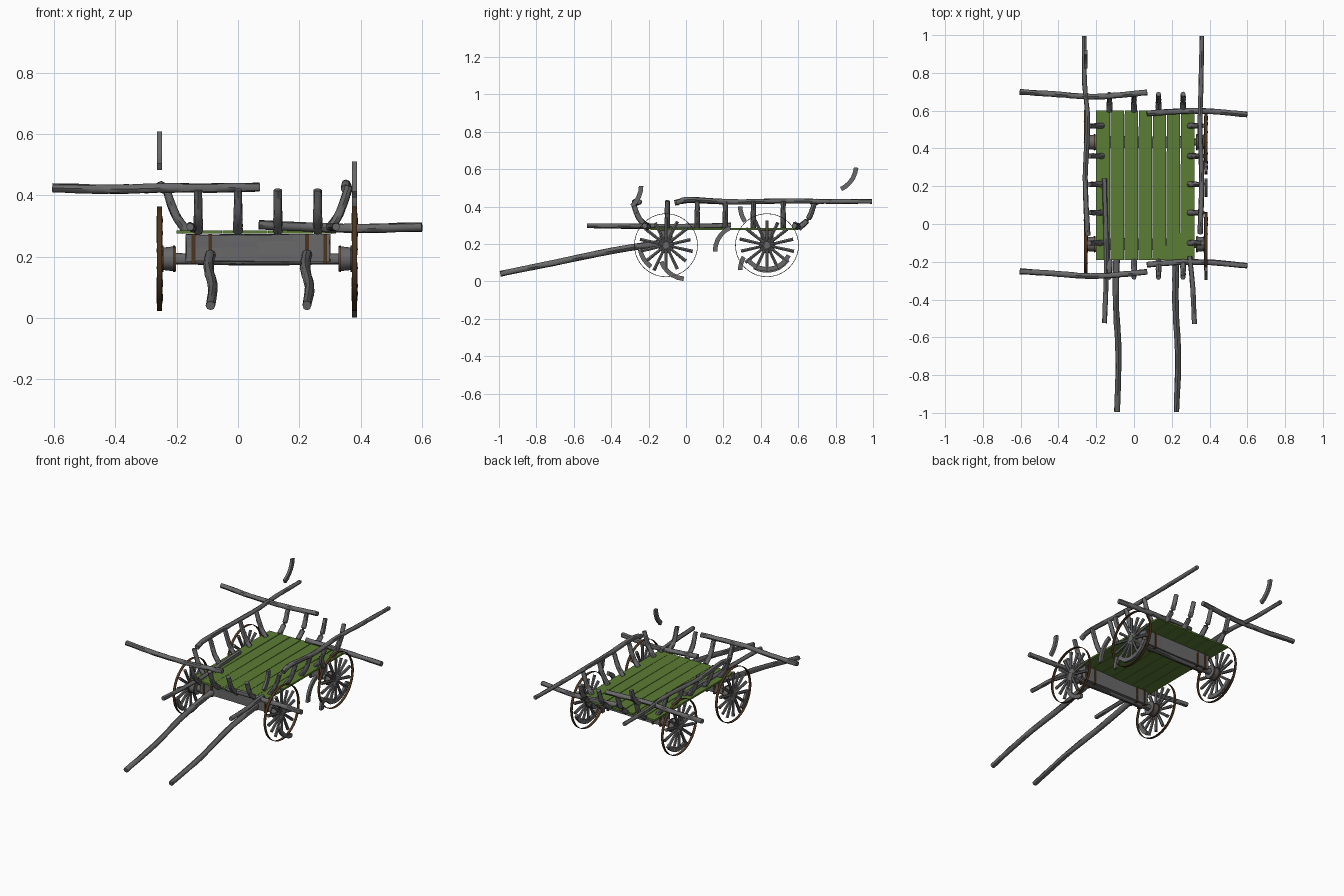
import bpy, bmesh, math, random
from mathutils import Vector

random.seed(4)
if "Cube" in bpy.data.objects:
    bpy.data.objects.remove(bpy.data.objects["Cube"], do_unlink=True)


def material(name, rgb):
    m = bpy.data.materials.new(name)
    m.use_nodes = True
    m.diffuse_color = (*rgb, 1)
    m.node_tree.nodes["Principled BSDF"].inputs["Base Color"].default_value = (*rgb, 1)
    return m


GREY = material("weathered grey wood", (0.14, 0.14, 0.145))
GREEN = material("mossy green planks", (0.105, 0.205, 0.035))
BROWN = material("rusty brown iron", (0.075, 0.035, 0.014))
MID = 0.0625          # centre line of the wagon
AXLES = {"front": -0.107, "rear": 0.433}
AXLE_Z = 0.193


def finish(bm, name, mat, smooth=True):
    mesh = bpy.data.meshes.new(name)
    bmesh.ops.recalc_face_normals(bm, faces=bm.faces)
    bm.to_mesh(mesh)
    bm.free()
    mesh.materials.append(mat)
    ob = bpy.data.objects.new(name, mesh)
    bpy.context.collection.objects.link(ob)
    if smooth:
        bpy.ops.object.select_all(action="DESELECT")
        ob.select_set(True)
        bpy.context.view_layer.objects.active = ob
        bpy.ops.object.shade_smooth_by_angle(angle=math.radians(45))
    return ob


def smooth_path(pts, steps):
    """Catmull-Rom samples through a few points."""
    p = [Vector(q) for q in pts]
    p = [2 * p[0] - p[1]] + p + [2 * p[-1] - p[-2]]
    out = []
    for i in range(1, len(p) - 2):
        a, b, c, d = p[i - 1:i + 3]
        for s in range(steps):
            t = s / steps
            out.append(0.5 * (2 * b + (c - a) * t + (2 * a - 5 * b + 4 * c - d) * t * t
                              + (3 * b - a - 3 * c + d) * t ** 3))
    return out + [p[-2]]


def tube(bm, pts, radius, end=None, sides=8, steps=5, rough=0.07):
    """Rough round timber along a path, tapering from radius to end."""
    path = smooth_path(pts, steps)
    end = end or radius
    rings = []
    for i, c in enumerate(path):
        d = (path[min(i + 1, len(path) - 1)] - path[max(i - 1, 0)]).normalized()
        u = d.cross(Vector((0, 0, 1)) if abs(d.z) < 0.8 else Vector((0, 1, 0))).normalized()
        v = d.cross(u)
        r = radius + (end - radius) * i / (len(path) - 1)
        ring = []
        for k in range(sides):
            a = math.tau * k / sides
            rr = r * (1 + random.uniform(-rough, rough))
            ring.append(bm.verts.new(c + (u * math.cos(a) + v * math.sin(a)) * rr))
        rings.append(ring)
    for lo, hi in zip(rings, rings[1:]):
        for k in range(sides):
            n = (k + 1) % sides
            bm.faces.new((lo[k], lo[n], hi[n], hi[k]))
    bm.faces.new(rings[0])
    bm.faces.new(rings[-1])


def log(name, pts, radius=0.016, end=None, **kw):
    bm = bmesh.new()
    tube(bm, pts, radius, end, **kw)
    return finish(bm, name, GREY)


def box(name, lo, hi, mat, cuts=0, rough=0):
    bm = bmesh.new()
    bmesh.ops.create_cube(bm, size=1)
    for v in bm.verts:
        v.co = [l + (c + 0.5) * (h - l) for c, l, h in zip(v.co, lo, hi)]
    if cuts:
        bmesh.ops.subdivide_edges(bm, edges=bm.edges[:], cuts=cuts, use_grid_fill=True)
        for v in bm.verts:
            v.co += Vector([random.uniform(-rough, rough) for _ in range(3)])
    return finish(bm, name, mat, False)


def felloe(name, x, cy, cz, start, stop, r=0.14, half=0.012, thick=0.008):
    """Curved rim segment lying in the wheel plane."""
    bm = bmesh.new()
    rings, n = [], max(4, int(abs(stop - start) / 12))
    for i in range(n + 1):
        a = math.radians(start + (stop - start) * i / n)
        rings.append([bm.verts.new((x + dx * thick, cy + math.cos(a) * (r + dr * half),
                                    cz + math.sin(a) * (r + dr * half)))
                      for dx, dr in ((-1, -1), (1, -1), (1, 1), (-1, 1))])
    for lo, hi in zip(rings, rings[1:]):
        for k in range(4):
            bm.faces.new((lo[k], lo[(k + 1) % 4], hi[(k + 1) % 4], hi[k]))
    bm.faces.new(rings[0])
    bm.faces.new(rings[-1])
    return finish(bm, name, GREY, False)


# Deck planks with slightly uneven gaps
width = 0.52 / 7
for i in range(7):
    x = -0.2 + i * width
    plank = box(f"deck_plank_{i + 1}", (x, -0.19, 0.275), (x + width, 0.6, 0.286), GREEN)
    for v in plank.data.vertices:
        side = 1 if v.co.x < x + width / 2 else -1
        if (i > 0 and side > 0) or (i < 6 and side < 0):
            v.co.x += side * (0.0005 if v.co.y < 0.2 else 0.0025)

# Axles, bolsters, iron straps and wheels
for end, y in AXLES.items():
    box(f"{end}_bolster", (-0.17, y - 0.03, 0.185), (0.3, y + 0.03, 0.272), GREY, 3, 0.002)
    log(f"{end}_axle", [(-0.25, y, AXLE_Z), (MID, y, AXLE_Z - 0.003), (0.375, y, AXLE_Z)], 0.018)
    for x in (-0.145, -0.09, 0.225, 0.285):
        box(f"{end}_strap", (x - 0.006, y - 0.034, 0.178), (x + 0.006, y + 0.034, 0.274), BROWN)
    for side, s in (("right", -1), ("left", 1)):
        name = f"{end}_{side}"
        wx = MID + s * 0.318
        # hub with iron bands
        bm = bmesh.new()
        tube(bm, [(MID + s * 0.265, y, AXLE_Z), (MID + s * 0.312, y, AXLE_Z)], 0.041, 0.036, 12, 2, 0.01)
        tube(bm, [(MID + s * 0.31, y, AXLE_Z), (MID + s * 0.325, y, AXLE_Z)], 0.022, 0.018, 12, 1, 0)
        finish(bm, name + "_hub", GREY)
        bm = bmesh.new()
        for off in (0.268, 0.305):
            tube(bm, [(MID + s * off, y, AXLE_Z), (MID + s * (off + 0.006), y, AXLE_Z)], 0.043, None, 12, 1, 0)
        finish(bm, name + "_hub_bands", BROWN)
        # spokes
        bm = bmesh.new()
        for k in range(14):
            a = math.tau * (k + 0.5) / 14
            tip = random.uniform(0.128, 0.15)
            tube(bm, [(wx, y + math.cos(a) * r, AXLE_Z + math.sin(a) * r) for r in (0.012, tip)],
                 0.0075, 0.01, 6, 2, 0.08)
        finish(bm, name + "_spokes", GREY)
        # thin iron tyre
        bm = bmesh.new()
        rings = [[bm.verts.new((wx + dx, y + math.cos(math.tau * k / 40) * r,
                                AXLE_Z + math.sin(math.tau * k / 40) * r)) for k in range(40)]
                 for dx, r in ((-0.008, 0.17), (0.008, 0.17), (0.008, 0.167), (-0.008, 0.167))]
        for j in range(4):
            for k in range(40):
                n, m = (k + 1) % 40, (j + 1) % 4
                bm.faces.new((rings[j][k], rings[j][n], rings[m][n], rings[m][k]))
        finish(bm, name + "_tyre", BROWN)

# Rim segments still in place, and loose ones
LEFT, RIGHT = MID + 0.318, MID - 0.318
front, rear = AXLES["front"], AXLES["rear"]
felloe("rear_left_rim", LEFT, rear, AXLE_Z, 215, 335, 0.128)
felloe("rear_right_rim", RIGHT, rear, AXLE_Z, 240, 325, 0.135)
felloe("front_right_rim", RIGHT, front, AXLE_Z, 190, 235, 0.14)
for x, cy, cz, start, stop in (
        (LEFT, 0.0, 0.153, 200, 265), (LEFT, -0.38, 0.51, -50, 0),
        (LEFT, 0.295, 0.16, 180, 115), (LEFT, 0.43, 0.06, 180, 150),
        (LEFT, 0.43, 0.4, 180, 215), (RIGHT, 0.77, 0.62, -65, -5)):
    felloe("loose_rim_piece", x, cy, cz, start, stop)

# Draw shafts
for name, x in (("right_shaft", -0.09), ("left_shaft", 0.225)):
    log(name, [(x, -0.993, 0.04), (x + 0.008, -0.7, 0.1), (x - 0.006, -0.4, 0.162),
               (x, -0.12, 0.208)], 0.015, 0.018)

# Fallen poles lying along the deck
log("right_loose_pole", [(-0.156, -0.525, 0.297), (-0.146, -0.2, 0.292), (-0.157, 0.24, 0.3)], 0.013)
log("left_loose_pole", [(0.32, -0.53, 0.297), (0.312, -0.35, 0.296), (0.295, -0.17, 0.297)], 0.013)

# Side rails and their curved posts
log("right_side_rail", [(-0.263, 0.995, 0.427), (-0.262, 0.75, 0.427), (-0.246, 0.55, 0.43),
                        (-0.258, 0.25, 0.425), (-0.25, 0.02, 0.432), (-0.245, -0.06, 0.42)], 0.012, 0.015)
log("left_side_rail", [(0.36, 0.995, 0.427), (0.355, 0.75, 0.427), (0.35, 0.5, 0.43),
                       (0.358, 0.25, 0.425), (0.352, 0.02, 0.437), (0.35, -0.05, 0.42)], 0.012, 0.015)
for y in (-0.1, 0.06, 0.21, 0.36, 0.52):
    for side, s in (("right", -1), ("left", 1)):
        log(f"{side}_side_post", [(MID + s * 0.23, y, 0.283), (MID + s * 0.268, y, 0.34),
                                  (MID + s * 0.3, y, 0.43)], 0.015, 0.013)

# End posts leaning outward
for x in (-0.13, 0.0, 0.13, 0.26):
    for end, y, s in (("front", -0.195, -1), ("rear", 0.6, 1)):
        log(f"{end}_end_post", [(x, y, 0.283), (x, y + s * 0.055, 0.335), (x, y + s * 0.088, 0.418)],
            0.016, 0.013)

# Broken cross rails at each end: high on the right, dropped on the left
for end, y in (("front", -0.25), ("rear", 0.7)):
    log(f"{end}_high_cross_rail", [(-0.605, y, 0.424), (-0.4, y - 0.014, 0.42), (-0.23, y - 0.026, 0.424),
                                   (-0.08, y - 0.018, 0.424), (0.07, y - 0.003, 0.427)], 0.015)
for end, y in (("front", -0.215), ("rear", 0.585)):
    log(f"{end}_low_cross_rail", [(0.068, y, 0.304), (0.24, y + 0.012, 0.296), (0.4, y + 0.012, 0.292),
                                  (0.6, y - 0.006, 0.297)], 0.015)
